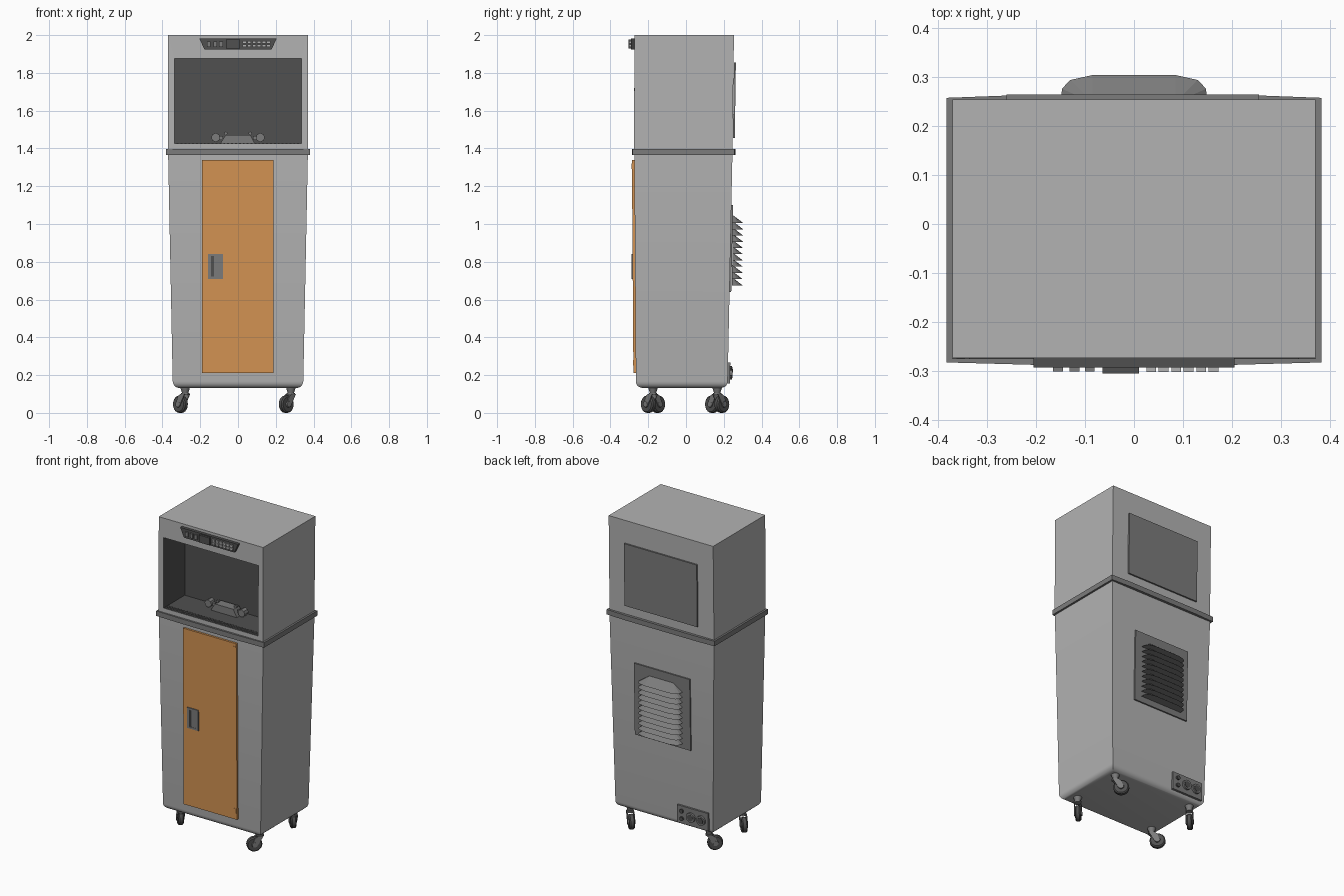
import bpy, bmesh
from math import pi, cos, sin, atan2
from mathutils import Matrix, Vector

cube = bpy.data.objects.get("Cube")
if cube:
    bpy.data.objects.remove(cube, do_unlink=True)


def material(name, r, g, b):
    m = bpy.data.materials.new(name)
    m.use_nodes = True
    m.diffuse_color = (r, g, b, 1)
    m.node_tree.nodes["Principled BSDF"].inputs["Base Color"].default_value = (r, g, b, 1)
    return m


BODY = material("body grey", .45, .45, .45)
MID = material("trim grey", .2, .2, .2)
DARK = material("dark grey", .08, .08, .08)
ORANGE = material("door orange", .65, .29, .085)


def finish(name, bm, *mats, smooth=False):
    bmesh.ops.remove_doubles(bm, verts=bm.verts, dist=1e-5)
    bmesh.ops.recalc_face_normals(bm, faces=bm.faces)
    me = bpy.data.meshes.new(name)
    bm.to_mesh(me)
    bm.free()
    ob = bpy.data.objects.new(name, me)
    bpy.context.collection.objects.link(ob)
    for m in mats:
        me.materials.append(m)
    if smooth:
        bpy.ops.object.select_all(action='DESELECT')
        ob.select_set(True)
        bpy.context.view_layer.objects.active = ob
        bpy.ops.object.shade_smooth_by_angle()
    return ob


def loft(bm, low, high):
    """Closed solid between two rings of equal length."""
    a = [bm.verts.new(p) for p in low]
    b = [bm.verts.new(p) for p in high]
    n = len(a)
    bm.faces.new(a[::-1])
    bm.faces.new(b)
    for i in range(n):
        bm.faces.new((a[i], a[(i + 1) % n], b[(i + 1) % n], b[i]))


def rect(x0, x1, a, b):
    return [(x0, a), (x1, a), (x1, b), (x0, b)]


def ngon(x, z, r, n=12):
    return [(x + r * cos(2 * pi * i / n), z + r * sin(2 * pi * i / n)) for i in range(n)]


# Wall lines of the tapered cabinet
def front(z):
    return -.264 - .007 * z


def back(z):
    return .217 + .021 * z


def plates(name, outlines, wall, y0, y1, mat):
    """Outlines in x,z raised from a wall line by y0..y1."""
    bm = bmesh.new()
    for pts in outlines:
        loft(bm, [(x, wall(z) + y0, z) for x, z in pts], [(x, wall(z) + y1, z) for x, z in pts])
    return finish(name, bm, mat)


# Lower cabinet with rounded bottom edges
bm = bmesh.new()
loft(bm, [(x, y, .132) for x, y in rect(-.345, .345, front(.13), back(.13))],
     [(x, y, 1.375) for x, y in rect(-.37, .37, front(1.375), back(1.375))])
bottom = [e for e in bm.edges if all(v.co.z < .2 for v in e.verts)]
bmesh.ops.bevel(bm, geom=bottom, offset=.035, segments=5, profile=.5, affect='EDGES')
finish("lower_cabinet", bm, BODY, smooth=True)

# Band around the cabinet, slightly bowed front and back
ring = [(-.382, -.282), (-.2, -.287), (.2, -.287), (.382, -.282),
        (.382, .257), (.25, .262), (-.25, .262), (-.382, .257)]
bm = bmesh.new()
loft(bm, [(x, y, 1.365) for x, y in ring], [(x, y, 1.397) for x, y in ring])
finish("waist_band", bm, MID)

# Upper housing with open compartment
bm = bmesh.new()
loft(bm, [(x, y, 1.39) for x, y in rect(-.37, .37, -.275, .245)],
     [(x, y, 2) for x, y in rect(-.37, .37, -.273, .254)])
bm.faces.ensure_lookup_table()
face = min(bm.faces, key=lambda f: f.calc_center_median().y)
bmesh.ops.inset_individual(bm, faces=[face], thickness=.03)
for v in face.verts:
    v.co.x = .335 if v.co.x > 0 else -.335
    v.co.z = 1.875 if v.co.z > 1.7 else 1.425
result = bmesh.ops.extrude_discrete_faces(bm, faces=[face])
inner = result["faces"][0]
for v in inner.verts:
    v.co.y = -.06
inner.material_index = 1
for e in inner.edges:
    for f in e.link_faces:
        f.material_index = 1
finish("upper_housing", bm, BODY, DARK)

# Compartment floor grille and spout unit
bm = bmesh.new()
for row in range(2):
    for i in range(32):
        x = -.32 + i * .0206
        y = -.262 + row * .018
        loft(bm, [(px, py, 1.424) for px, py in rect(x - .005, x + .005, y - .005, y + .005)],
             [(px, py, 1.43) for px, py in rect(x - .005, x + .005, y - .005, y + .005)])
finish("floor_grille", bm, MID)
flat = lambda z: 0
plates("spout_block", [[(-.095, 1.424), (.09, 1.424), (.065, 1.472), (-.065, 1.472)]],
       flat, -.14, -.08, MID)
plates("spout_knobs", [ngon(s * .118, 1.458, .024, 8) for s in (-1, 1)], flat, -.135, -.095, MID)
plates("spout_pipes", [rect(s * .105 - .025, s * .105 + .025, 1.445, 1.465) for s in (-1, 1)],
       flat, -.12, -.105, MID)
plates("spout_pins", [ngon(s * .064, 1.48, .009, 8) for s in (-1, 1)], flat, -.12, -.1, MID)

# Control panel
face_y = lambda z: -.274
plates("control_panel", [[(-.178, 1.924), (.178, 1.924), (.205, 1.983), (-.205, 1.983)]],
       face_y, .005, -.018, DARK)
plates("control_screen", [rect(-.064, .01, 1.93, 1.977)], face_y, -.01, -.031, DARK)
plates("control_dials", [rect(x - .01, x + .01, 1.938, 1.967) for x in (-.155, -.121, -.09)],
       face_y, -.01, -.026, MID)
plates("control_buttons", [rect(x, x + .02, z, z + .014) for x in (.025, .05, .076, .101, .127, .152)
                           for z in (1.937, 1.956)], face_y, -.01, -.027, BODY)

# Door with recessed handle
plates("door", [rect(-.19, .188, .21, 1.34)], front, .005, -.013, ORANGE)
plates("door_hinges", [rect(.165, .183, z, z + .03) for z in (.25, 1.29)], front, -.01, -.0145, ORANGE)
plates("handle_frame", [rect(-.158, -.142, .71, .842), rect(-.094, -.08, .71, .842),
                        rect(-.142, -.094, .71, .722), rect(-.142, -.094, .83, .842)],
       front, -.01, -.019, MID)
plates("handle_recess", [rect(-.142, -.128, .722, .83)], front, -.01, -.0145, DARK)
plates("handle_grip", [rect(-.128, -.094, .722, .83)], front, -.01, -.017, MID)

# Rear access panel
plates("rear_panel", [rect(-.26, .255, 1.455, 1.855)], lambda z: .226 + .014 * z, .002, .012, MID)

# Rear vent: plate and stacked hooded louvres
plates("vent_plate", [rect(-.2, .195, .64, 1.1)], back, -.004, .009, MID)
half = [(.148, 0), (.147, .028), (.13, .046), (.085, .056)]
hood = [(-x, y) for x, y in half] + [(x, y) for x, y in half[::-1]]
bm = bmesh.new()
for i in range(11):
    z = .675 + i * .033
    y0 = .244 + .01 * (z - .675)
    top = [(max(-.085, min(.085, x)), y0 + y * .02, z + .042) for x, y in hood]
    loft(bm, [(x, y0 + y, z) for x, y in hood], top)
finish("vent_louvres", bm, MID)

# Rear socket panel
plates("socket_panel", [rect(-.32, -.1, .155, .268)], back, -.004, .012, MID)
plates("socket_rings", [ngon(x, .212, .03, 16) for x in (-.2, -.272)], back, .005, .024, MID)
plates("socket_holes", [ngon(x, .212, .02, 16) for x in (-.2, -.272)], back, .01, .026, DARK)
plates("socket_switches", [ngon(-.135, z, .013, 10) for z in (.188, .236)], back, .005, .022, DARK)


# Swivel casters
def caster(name, x, y, dx, dy):
    turn = Matrix.Translation((x, y, 0)) @ Matrix.Rotation(atan2(dy, dx), 4, 'Z')

    def disc(bm, cx, cz, r, w):
        prof = [(r * .86, -w), (r, -w * .6), (r, w * .6), (r * .86, w)]
        rings = [[bm.verts.new(turn @ Vector((px, s, pz))) for px, pz in ngon(cx, cz, q, 20)]
                 for q, s in prof]
        for a, b in zip(rings, rings[1:]):
            for i in range(20):
                bm.faces.new((a[i], a[(i + 1) % 20], b[(i + 1) % 20], b[i]))
        bm.faces.new(rings[0])
        bm.faces.new(rings[-1])

    bm = bmesh.new()
    disc(bm, .035, .046, .046, .016)
    finish(name + "_wheel", bm, DARK, smooth=True)
    bm = bmesh.new()
    disc(bm, .035, .046, .018, .023)
    for s in (-1, 1):
        arm = [(-.016, .1), (.022, .035), (.048, .046), (.035, .085), (.016, .1)]
        loft(bm, [turn @ Vector((px, s * .017, pz)) for px, pz in arm],
             [turn @ Vector((px, s * .022, pz)) for px, pz in arm])
    for r0, z0, r1, z1 in ((.022, .094, .022, .104), (.016, .104, .027, .138)):
        loft(bm, [(px, py, z0) for px, py in ngon(x, y, r0)],
             [(px, py, z1) for px, py in ngon(x, y, r1)])
    finish(name + "_fork", bm, MID, smooth=True)


for side, sx in (("right", -1), ("left", 1)):
    for end, y in (("front", -.175), ("rear", .165)):
        toward = sx if end == "rear" else -sx
        caster(f"{end}_{side}_caster", sx * .28, y, -1, toward)
